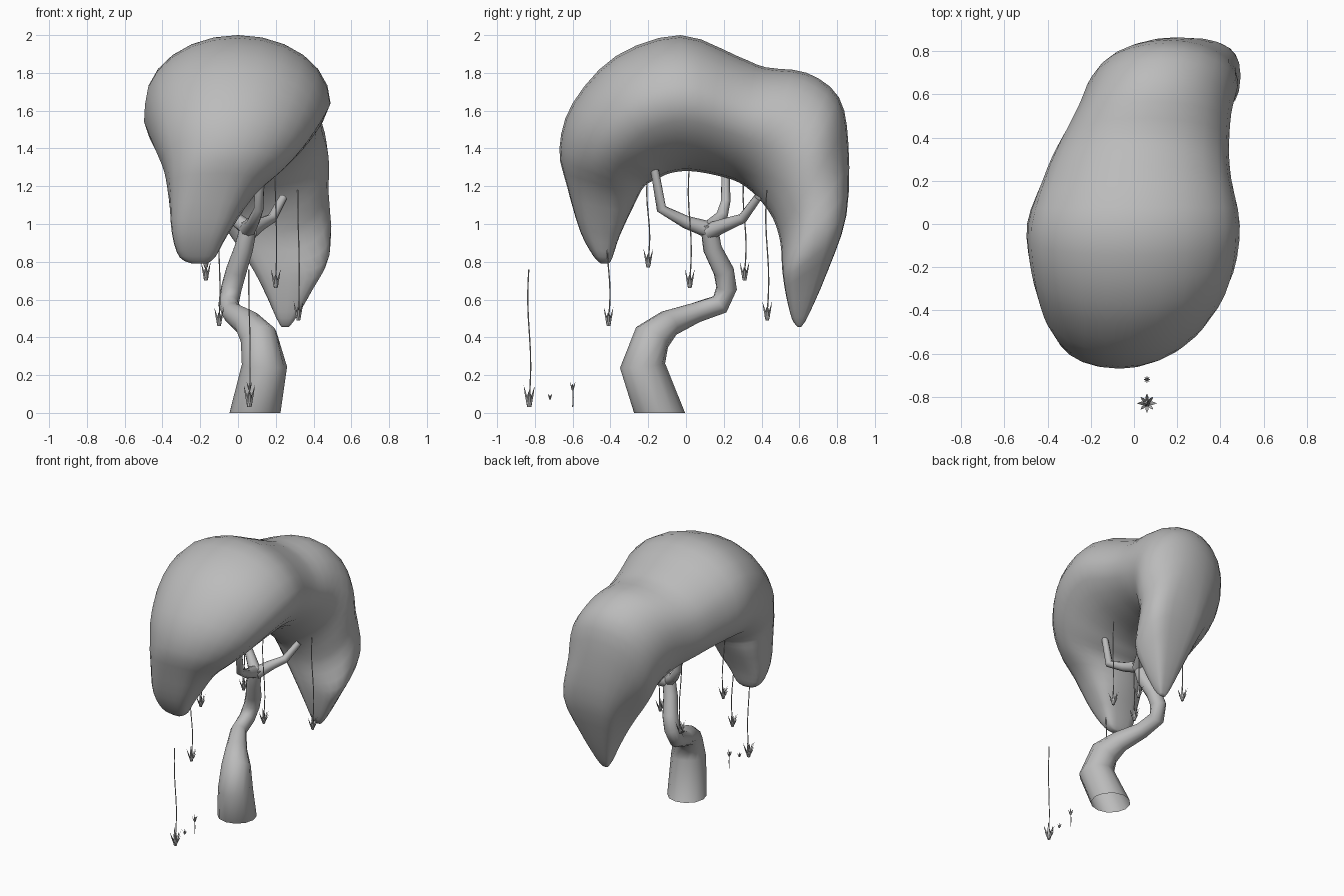
import bpy, bmesh, math
from mathutils import Vector

if "Cube" in bpy.data.objects:
    bpy.data.objects.remove(bpy.data.objects["Cube"])

grey = bpy.data.materials.new("plain grey")
grey.use_nodes = True
grey.diffuse_color = (0.5, 0.5, 0.5, 1)
grey.node_tree.nodes["Principled BSDF"].inputs["Base Color"].default_value = (0.5, 0.5, 0.5, 1)


def finish(bm, name, angle=60):
    bmesh.ops.recalc_face_normals(bm, faces=bm.faces)
    mesh = bpy.data.meshes.new(name)
    bm.to_mesh(mesh)
    bm.free()
    obj = bpy.data.objects.new(name, mesh)
    bpy.context.collection.objects.link(obj)
    mesh.materials.append(grey)
    bpy.ops.object.select_all(action='DESELECT')
    obj.select_set(True)
    bpy.context.view_layer.objects.active = obj
    bpy.ops.object.shade_smooth_by_angle(angle=math.radians(angle))
    return obj


def loft(bm, rings):
    """Skin a list of rings and cap both ends."""
    loops = [[bm.verts.new(p) for p in ring] for ring in rings]
    for a, b in zip(loops, loops[1:]):
        n = len(a)
        for i in range(n):
            bm.faces.new((a[i], a[(i + 1) % n], b[(i + 1) % n], b[i]))
    bm.faces.new(loops[0])
    bm.faces.new(loops[-1])


def tube(bm, path, radii, sides, flat_start=False):
    """Round tube along a path with one radius per point."""
    pts = [Vector(p) for p in path]
    rings, side = [], Vector((1, 0, 0))
    for i, p in enumerate(pts):
        before, after = pts[max(i - 1, 0)], pts[min(i + 1, len(pts) - 1)]
        t = (after - before).normalized()
        if flat_start and i == 0:
            t = Vector((0, 0, 1))
        side = (side - t * side.dot(t)).normalized()
        up = t.cross(side)
        rings.append([p + radii[i] * (side * math.cos(a) + up * math.sin(a))
                      for a in (math.tau * k / sides for k in range(sides))])
    loft(bm, rings)


def smooth_rows(rows, steps):
    """Pass a smooth curve through rows of numbers."""
    out = []
    for i in range(len(rows) - 1):
        p, q, r, s = rows[max(i - 1, 0)], rows[i], rows[i + 1], rows[min(i + 2, len(rows) - 1)]
        for k in range(steps):
            t = k / steps
            out.append([(2 * b + (c - a) * t + (2 * a - 5 * b + 4 * c - d) * t ** 2
                         + (3 * b - a - 3 * c + d) * t ** 3) / 2 for a, b, c, d in zip(p, q, r, s)])
    return out + [rows[-1]]


def power(value, exponent):
    return math.copysign(abs(value) ** exponent, value)


# Canopy: arched sections (outer y, z, inner y, z, min x, max x)
SECTIONS = [
    (-.45, .79, -.41, .79, -.24, -.17), (-.49, .83, -.39, .82, -.31, -.12),
    (-.56, .96, -.35, .94, -.35, -.05), (-.63, 1.2, -.27, 1.11, -.365, .09),
    (-.67, 1.4, -.22, 1.2, -.385, .25), (-.60, 1.64, -.15, 1.24, -.43, .37),
    (-.37, 1.89, -.08, 1.27, -.475, .46), (-.03, 2.0, .02, 1.28, -.49, .49),
    (.27, 1.89, .15, 1.26, -.42, .45), (.42, 1.83, .28, 1.22, -.36, .44),
    (.64, 1.8, .38, 1.14, -.27, .45), (.81, 1.67, .46, 1.03, -.21, .48),
    (.86, 1.42, .5, .9, -.14, .48), (.85, 1.05, .51, .75, .03, .49),
    (.75, .75, .53, .62, .13, .4), (.65, .52, .56, .5, .2, .31),
    (.61, .455, .59, .455, .23, .27),
]
rings = []
for oy, oz, iy, iz, x0, x1 in smooth_rows(SECTIONS, 3):
    outer, inner = Vector((0, oy, oz)), Vector((0, iy, iz))
    mid, half = (outer + inner) / 2, (outer - inner) / 2
    # drooping lobes are boxier; the roof leans underneath
    shape = .62 + .38 * min(max((oz - 1) / .4, 0), 1)
    lean = .3 * max(iz - 1, 0)
    ring = []
    for k in range(24):
        a = math.tau * k / 24
        p = mid + half * power(math.sin(a), shape)
        p.x = (x0 + x1) / 2 + (x1 - x0) / 2 * power(math.cos(a), shape) + lean * min(math.sin(a), 0)
        ring.append(p)
    rings.append(ring)
bm = bmesh.new()
loft(bm, rings)
finish(bm, "canopy")

# Trunk: thick leaning base, open underneath, with a sharp bend and slim neck
bm = bmesh.new()
tube(bm, [(.09, -.14, 0), (.14, -.23, .25), (.11, -.18, .4), (.05, -.09, .475), (-.03, .05, .53),
          (-.05, .18, .575), (-.035, .215, .66), (-.01, .2, .75), (.03, .14, .87), (.06, .12, 1.0)],
     [.135, .12, .1, .073, .055, .055, .055, .055, .05, .045], 12, True)
bottom = [f for f in bm.faces if all(v.co.z < .001 for v in f.verts)]
bmesh.ops.delete(bm, geom=bottom, context='FACES_ONLY')
finish(bm, "trunk")

# Branches from the fork
BRANCHES = {
    "front_branch": [(.05, .12, .97), (.08, 0, 1.01), (.11, -.13, 1.08), (.12, -.17, 1.31)],
    "rear_branch": [(.06, .12, .97), (-.03, .19, 1.04), (-.08, .21, 1.12), (-.1, .21, 1.28)],
    "side_branch": [(.06, .12, .96), (.12, .22, 1.0), (.18, .3, 1.03), (.24, .38, 1.14)],
}
for name, path in BRANCHES.items():
    bm = bmesh.new()
    tube(bm, path, [.045, .034, .027, .022], 8)
    finish(bm, name)


def flower(bm, base, height, radius):
    """Small bud with eight flared, pointed petals."""
    base = Vector(base)
    up = Vector((0, 0, height))
    tube(bm, [base, base + up * .2, base + up * .5, base + up * .7],
         [radius * .25, radius * .38, radius * .28, radius * .1], 8, True)
    for k in range(8):
        a = math.tau * k / 8
        out, across = Vector((math.cos(a), math.sin(a), 0)), Vector((-math.sin(a), math.cos(a), 0))
        reach, top = (radius * 1.1, .75) if k % 2 == 0 else (radius, 1)
        low = base + out * radius * .3 + up * .15
        bend = base + out * reach * .6 + up * top * .55
        tip = base + out * reach + up * top
        w = across * radius * .17
        v = [bm.verts.new(p) for p in (low - w, low + w, bend + w, bend - w, tip)]
        bm.faces.new(v[:4])
        bm.faces.new((v[3], v[2], v[4]))


# Hanging vines: x, y, top z, bottom z, flower radius
VINES = [(.06, -.83, .76, .03, .042), (-.1, -.41, 1.0, .46, .036), (-.17, -.2, 1.27, .77, .036),
         (.2, .02, 1.31, .66, .036), (-.17, .31, 1.28, .7, .036), (.32, .43, 1.18, .49, .036)]
for i, (x, y, top, low, r) in enumerate(VINES):
    bm = bmesh.new()
    path = [(x + .004 * math.sin(5 * t), y + .008 * math.sin(6 * t), low + .04 + t * (top - low - .04))
            for t in (k / 8 for k in range(9))]
    tube(bm, path, [.0035] * 9, 5)
    flower(bm, (x, y, low), r * 2.8, r)
    finish(bm, f"hanging_vine_{i + 1}", 30)

# Loose blossoms near the ground
bm = bmesh.new()
flower(bm, (.06, -.72, .07), .035, .016)
finish(bm, "small_blossom", 30)
bm = bmesh.new()
tube(bm, [(.06, -.6, .03), (.06, -.597, .08), (.06, -.6, .13)], [.003] * 3, 5)
flower(bm, (.06, -.6, .12), .045, .02)
finish(bm, "stemmed_blossom", 30)
